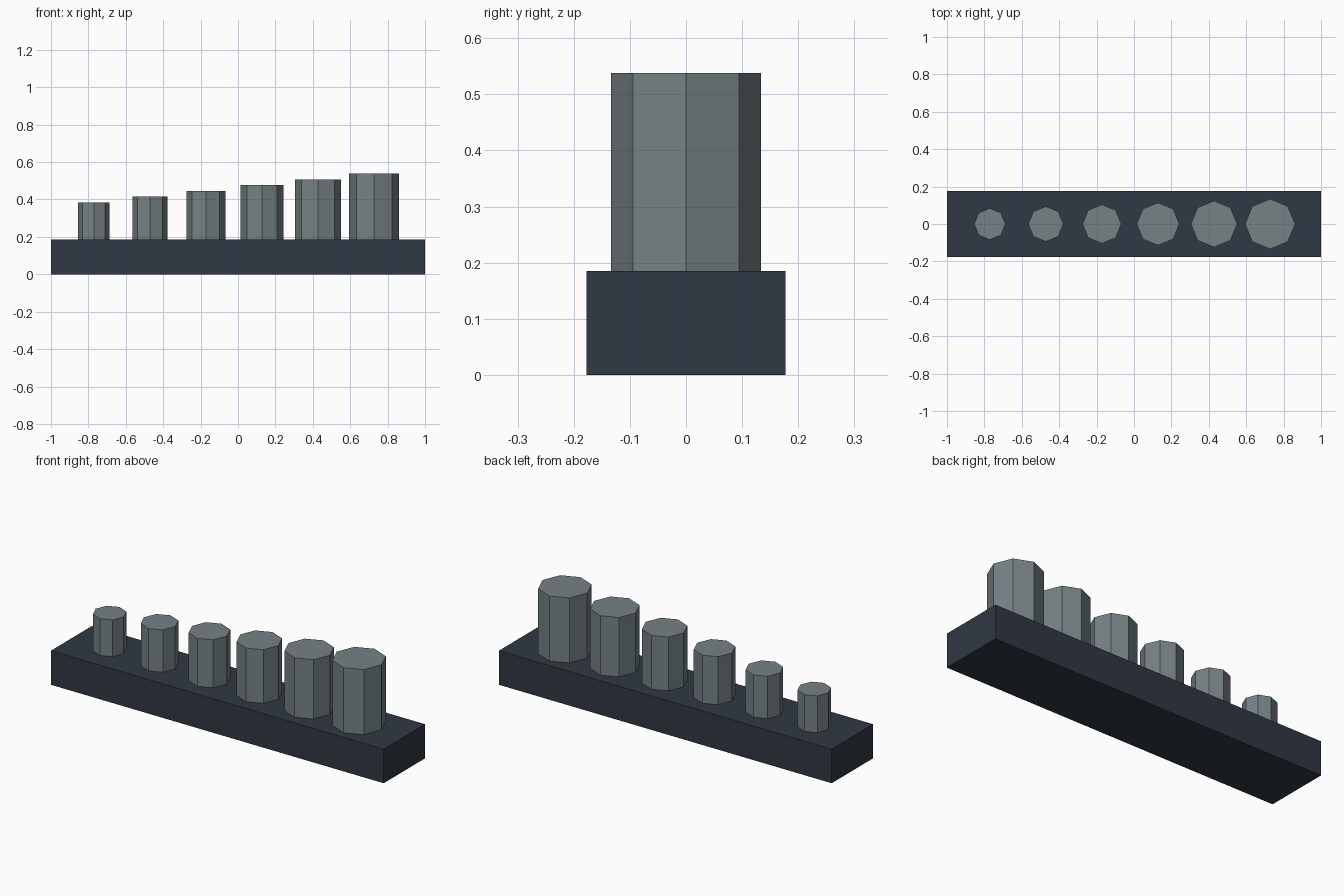
import bpy

cube = bpy.data.objects.get("Cube")
if cube:
    bpy.data.objects.remove(cube, do_unlink=True)


def make_material(name, rgb):
    mat = bpy.data.materials.new(name)
    mat.use_nodes = True
    colour = (*rgb, 1.0)
    mat.diffuse_color = colour
    bsdf = next(n for n in mat.node_tree.nodes if n.type == 'BSDF_PRINCIPLED')
    bsdf.inputs["Base Color"].default_value = colour
    return mat


slate = make_material("dark slate", (0.03, 0.04, 0.056))
grey = make_material("steel grey", (0.18, 0.22, 0.235))

BASE_HEIGHT = 0.185
BASE_DEPTH = 0.355

# Long rectangular base
bpy.ops.mesh.primitive_cube_add(size=1, location=(0, 0, BASE_HEIGHT / 2))
base = bpy.context.object
base.name = "base"
base.scale = (2, BASE_DEPTH, BASE_HEIGHT)
bpy.ops.object.transform_apply(location=False, rotation=False, scale=True)
base.data.materials.append(slate)

# Row of octagonal posts, growing wider and taller to the left
for i in range(6):
    radius = 0.084 + 0.01 * i
    height = 0.199 + 0.0309 * i
    bpy.ops.mesh.primitive_cylinder_add(
        vertices=8, radius=radius, depth=height,
        location=(-0.771 + 0.2997 * i, 0, BASE_HEIGHT + height / 2))
    post = bpy.context.object
    post.name = f"post_{i + 1}"
    post.data.materials.append(grey)
